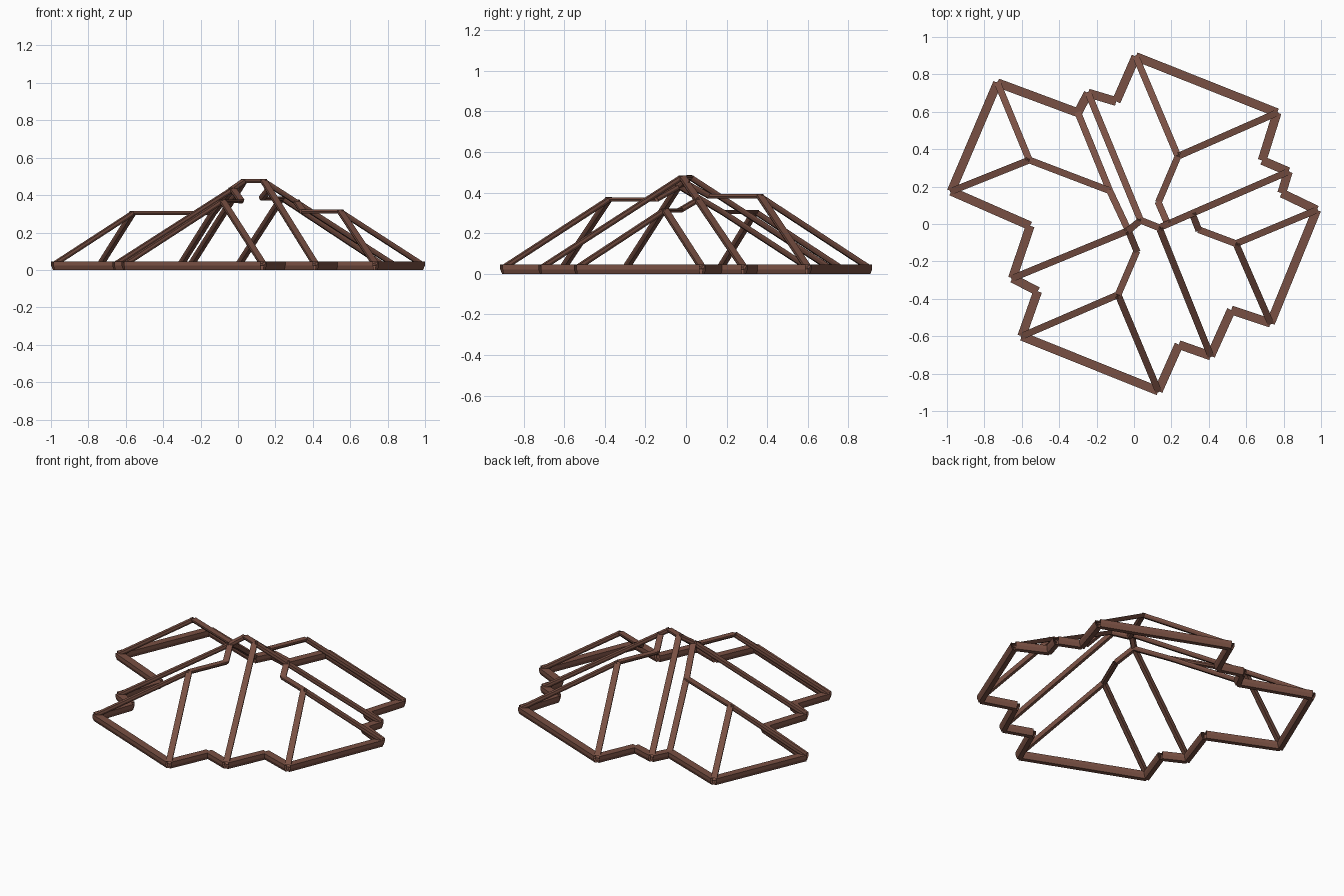
import bpy
import bmesh
from mathutils import Vector

default_cube = bpy.data.objects.get("Cube")
if default_cube:
    bpy.data.objects.remove(default_cube, do_unlink=True)


def make_material(name, colour):
    material = bpy.data.materials.new(name)
    material.use_nodes = True
    material.diffuse_color = colour
    shader = next(n for n in material.node_tree.nodes if n.type == "BSDF_PRINCIPLED")
    shader.inputs["Base Color"].default_value = colour
    return material


timber = make_material("brown timber", (0.19, 0.08, 0.056, 1))

# Beam section: flat top, upright sides, tapered underside
section = [(1, 0), (1, 1), (-1, 1), (-1, 0), (-0.6, -1), (0.6, -1)]


def add_beam(bm, start, end, half_width, half_height):
    """Open-ended beam running between two points."""
    start, end = Vector(start), Vector(end)
    direction = (end - start).normalized()
    side = direction.cross(Vector((0, 0, 1))).normalized()
    up = side.cross(direction)
    first, last = [
        [bm.verts.new(centre + side * half_width * s + up * half_height * u)
         for s, u in section]
        for centre in (start, end)]
    for k in range(len(section)):
        bm.faces.new((first[k - 1], last[k - 1], last[k], first[k]))


def beam_group(name, segments, half_width, half_height):
    bm = bmesh.new()
    for start, end in segments:
        add_beam(bm, start, end, half_width, half_height)
    mesh = bpy.data.meshes.new(name)
    bm.to_mesh(mesh)
    bm.free()
    mesh.materials.append(timber)
    bpy.context.collection.objects.link(bpy.data.objects.new(name, mesh))


# Eave corners in plan, clockwise, named by wing
corners = {
    "north_tip": (0.01, 0.895), "north_east": (0.765, 0.595),
    "east_notch": (0.685, 0.34), "east_hip": (0.825, 0.28),
    "east_step": (0.79, 0.165), "east_tip": (0.977, 0.075),
    "south_east": (0.73, -0.53), "south_notch": (0.52, -0.46),
    "south_hip": (0.41, -0.705), "south_step": (0.24, -0.645),
    "south_tip": (0.13, -0.893), "south_west": (-0.6, -0.6),
    "west_notch": (-0.515, -0.36), "west_hip": (-0.65, -0.29),
    "west_step": (-0.555, -0.01), "west_tip": (-0.977, 0.175),
    "north_west": (-0.73, 0.755), "valley_foot": (-0.3, 0.595),
    "north_hip": (-0.245, 0.7), "north_step": (-0.095, 0.655),
}

# Upper joints of the roof frame
joints = {
    "peak_east": (0.135, -0.02, 0.475), "peak_west": (0.035, 0.02, 0.475),
    "saddle": (-0.03, -0.035, 0.43),
    "north_gable": (0.235, 0.362, 0.382), "north_inner": (0.13, 0.115, 0.382),
    "north_join": (0.18, 0.0, 0.445),
    "east_gable": (0.545, -0.105, 0.312), "east_inner": (0.345, -0.03, 0.312),
    "east_join": (0.31, 0.06, 0.365),
    "south_gable": (-0.085, -0.378, 0.367), "south_inner": (0.015, -0.145, 0.367),
    "west_gable": (-0.56, 0.342, 0.304), "west_inner": (-0.13, 0.178, 0.304),
}


def point(name):
    return joints[name] if name in joints else (*corners[name], 0.033)


def links(*pairs):
    return [(point(a), point(b)) for a, b in pairs]


# Closed ring of eave beams
ring = [(x, y, 0.0225) for x, y in corners.values()]
beam_group("eave_beams", list(zip(ring, ring[1:] + ring[:1])), 0.0235, 0.0225)

# Hip rafters from the corners up to the ridges
beam_group("hip_rafters", links(
    ("north_tip", "north_gable"), ("north_east", "north_gable"),
    ("east_tip", "east_gable"), ("south_east", "east_gable"),
    ("south_tip", "south_gable"), ("south_west", "south_gable"),
    ("west_tip", "west_gable"), ("north_west", "west_gable"),
    ("east_hip", "peak_east"), ("south_hip", "peak_east"),
    ("north_hip", "peak_west"), ("west_hip", "saddle"),
    ("saddle", "peak_west")), 0.018, 0.012)

# Level ridge beams
beam_group("ridge_beams", links(
    ("peak_east", "peak_west"), ("north_gable", "north_inner"),
    ("east_gable", "east_inner"), ("south_gable", "south_inner"),
    ("west_gable", "west_inner")), 0.018, 0.01)

# Valley rafters joining the lower ridges to the main hips
beam_group("valley_rafters", links(
    ("north_inner", "north_join"), ("east_inner", "east_join"),
    ("south_inner", "saddle"), ("west_inner", "saddle"),
    ("valley_foot", "west_inner")), 0.018, 0.012)
